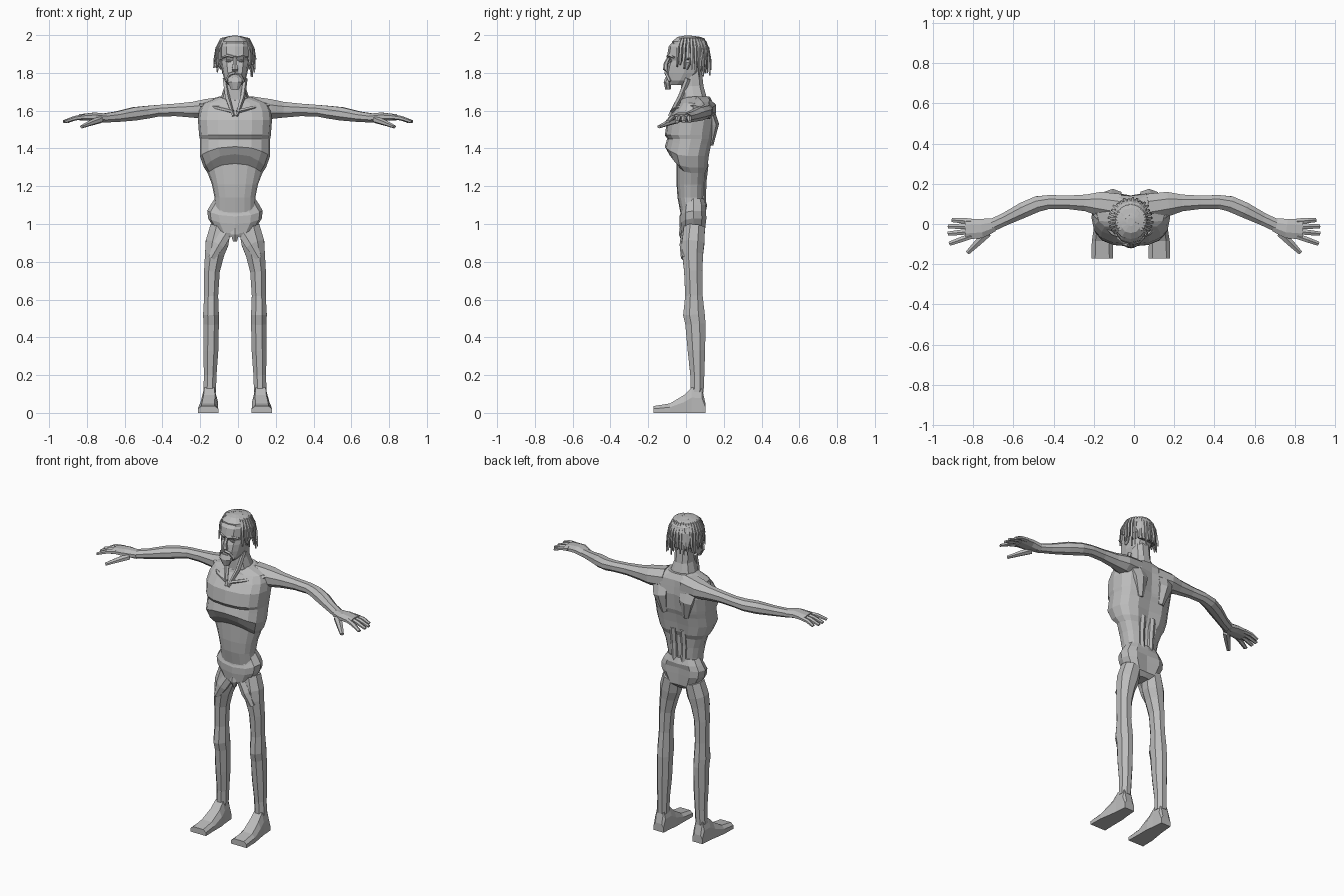
import bpy, bmesh, math, random
from mathutils import Vector as V

random.seed(4)
grey = bpy.data.materials.new("grey clay")
grey.diffuse_color = (0.5, 0.5, 0.5, 1)
CX = -0.016          # centre line of body and head


def skin(name, rings):
    """Closed flat-shaded surface through equal-sized rings."""
    bm = bmesh.new()
    rows = [[bm.verts.new(p) for p in r] for r in rings]
    n = len(rows[0])
    for a, b in zip(rows, rows[1:]):
        for i in range(n):
            j = (i + 1) % n
            bm.faces.new((a[i], a[j], b[j], b[i]))
    bm.faces.new(rows[0])
    bm.faces.new(rows[-1])
    bmesh.ops.recalc_face_normals(bm, faces=bm.faces)
    me = bpy.data.meshes.new(name)
    bm.to_mesh(me)
    bm.free()
    me.materials.append(grey)
    ob = bpy.data.objects.new(name, me)
    bpy.context.collection.objects.link(ob)
    return ob


def tube(name, pts, radii, n=8, ref=(0, 0, 1)):
    """Limb along a path; radii are (sideways, along ref)."""
    pts = [V(p) for p in pts]
    rings = []
    for i, p in enumerate(pts):
        t = (pts[min(i + 1, len(pts) - 1)] - pts[max(i - 1, 0)]).normalized()
        u = V(ref).cross(t).normalized()
        v = t.cross(u)
        a, b = radii[i]
        rings.append([p + u * a * math.cos(k * math.tau / n + math.pi / n)
                      + v * b * math.sin(k * math.tau / n + math.pi / n) for k in range(n)])
    return skin(name, rings)


def stack(name, rows, n=16, power=0.8):
    """Rows of (z, half width, front y, back y, front arch, back groove)."""
    rings = []
    for z, hw, yf, yb, arch, groove in rows:
        ring = []
        for k in range(n):
            a = k * math.tau / n
            c, s = math.cos(a), math.sin(a)
            x = hw * math.copysign(abs(c) ** power, c)
            y = (yf + yb) / 2 + (yb - yf) / 2 * math.copysign(abs(s) ** power, s)
            if s > 0.98:
                y -= groove
            ring.append((CX + x, y, z + arch * max(0, -s) ** 2))
        rings.append(ring)
    return skin(name, rings)


# torso with arched rib cage, hollow belly and spine groove
stack("torso", [
    (1.08, .11, -.03, .09, -.02, 0), (1.14, .108, -.045, .095, 0, .02),
    (1.21, .122, -.05, .10, 0, .02), (1.27, .145, -.05, .105, .05, .02),
    (1.30, .165, -.09, .12, .07, .02), (1.36, .186, -.112, .128, .05, .015),
    (1.42, .186, -.10, .14, .03, .015), (1.45, .186, -.098, .15, .0, .015),
    (1.47, .190, -.112, .155, .0, .02), (1.55, .196, -.10, .167, .0, .025),
    (1.60, .19, -.065, .16, .0, .02), (1.64, .17, -.035, .15, .0, .01),
    (1.675, .085, -.03, .125, -.02, 0)])
# pelvis with flared hip bones
stack("pelvis", [
    (.935, .05, -.025, .08, 0, 0), (.96, .10, -.03, .107, -.01, .01),
    (1.03, .142, -.035, .116, -.03, .02), (1.07, .147, -.035, .114, -.03, .015),
    (1.10, .13, -.03, .112, -.05, 0), (1.135, .107, -.02, .10, -.04, 0)], 12)
stack("neck", [(1.58, .09, -.06, .13, 0, 0), (1.66, .078, -.03, .115, 0, 0),
               (1.73, .055, -.03, .095, 0, 0), (1.82, .055, -.03, .085, 0, 0)], 10)
# throat muscles meeting at the breastbone
for s in (-1, 1):
    tube("neck_muscle", [(CX + s * .055, .01, 1.77), (CX + s * .04, -.03, 1.67), (CX + s * .008, -.085, 1.57)],
         [(.012, .015), (.014, .015), (.008, .012)], 5, (0, 1, 0))
    tube("collar_bone", [(CX + s * .01, -.075, 1.595), (CX + s * .09, -.045, 1.615), (CX + s * .18, .05, 1.63)],
         [(.012, .01), (.012, .01), (.012, .012)], 5)
    tube("shoulder_blade", [(CX + s * .10, .125, 1.60), (CX + s * .09, .145, 1.53), (CX + s * .075, .125, 1.42)],
         [(.06, .025), (.05, .03), (.02, .02)], 6, (0, 1, 0))
    tube("back_muscle", [(CX + s * .035, .10, 1.32), (CX + s * .035, .09, 1.22), (CX + s * .03, .09, 1.09)],
         [(.022, .02), (.02, .018), (.018, .015)], 6, (0, 1, 0))

# legs and feet
for s in (-1, 1):
    path = [(.075, .045, .985), (.095, .038, .90), (.108, .035, .84), (.122, .038, .75),
            (.126, .042, .62), (.127, .042, .52), (.126, .05, .47),
            (.128, .055, .33), (.131, .06, .20), (.134, .058, .11)]
    size = [(.06, .06), (.066, .064), (.055, .06), (.045, .052), (.04, .05),
            (.045, .062), (.044, .058), (.043, .05), (.036, .04), (.036, .038)]
    tube("leg", [(CX + s * x, y, z) for x, y, z in path], size, 8, (0, 1, 0))
    tube("thigh_muscle", [(CX + s * .045, -.0, .955), (CX + s * .085, -.012, .89), (CX + s * .125, -.012, .82)],
         [(.035, .025), (.035, .022), (.02, .015)], 6, (0, 1, 0))
    rings = []
    for y, w, h in [(-.172, .054, .036), (-.085, .052, .05), (-.01, .046, .095),
                    (.03, .04, .135), (.085, .036, .13), (.103, .034, .05)]:
        x = CX + s * (.142 if y < -.05 else .136)
        rings.append([(x - w, y, 0), (x + w, y, 0), (x + w, y, h * .6),
                      (x + w * .65, y, h), (x - w * .65, y, h), (x - w, y, h * .6)])
    skin("foot", rings)
tube("groin", [(CX, -.012, .985), (CX, -.02, .945), (CX, -.01, .91)],
     [(.04, .02), (.025, .018), (.012, .012)], 6, (0, 1, 0))

# arms, hands and fingers
for s in (-1, 1):
    path = [(.07, .085, 1.615), (.17, .10, 1.608), (.24, .105, 1.605), (.33, .108, 1.604),
            (.42, .11, 1.60), (.48, .10, 1.592), (.55, .07, 1.583), (.64, .025, 1.568), (.72, -.012, 1.56)]
    size = [(.07, .065), (.065, .057), (.045, .045), (.036, .036), (.037, .033),
            (.042, .036), (.042, .038), (.034, .03), (.034, .025)]
    tube("arm", [(s * x, y, z) for x, y, z in path], size, 8)
    tube("palm", [(s * .70, -.005, 1.56), (s * .76, -.022, 1.568), (s * .84, -.026, 1.565)],
         [(.036, .026), (.052, .024), (.056, .017)], 8)
    for i, (y0, y1, x1) in enumerate([(.014, .02, .905), (-.011, -.012, .925), (-.036, -.048, .925), (-.06, -.098, .918)]):
        tube("finger", [(s * .81, y0, 1.567), (s * .865, (y0 + y1) / 2, 1.56), (s * x1, y1, 1.541)],
             [(.016, .014), (.015, .012), (.012, .008)], 6)
    tube("thumb", [(s * .73, -.045, 1.553), (s * .78, -.095, 1.535), (s * .828, -.143, 1.515)],
         [(.024, .02), (.019, .015), (.012, .009)], 6)

# head
stack("head", [
    (1.735, .035, -.10, .0, 0, 0), (1.76, .055, -.104, .04, 0, 0), (1.80, .066, -.103, .08, 0, 0),
    (1.84, .073, -.096, .10, 0, 0), (1.865, .076, -.086, .105, 0, 0), (1.89, .078, -.10, .11, 0, 0),
    (1.94, .078, -.092, .11, 0, 0), (1.975, .062, -.06, .095, 0, 0), (1.992, .03, -.025, .055, 0, 0)], 12)
tube("nose", [(CX, -.088, 1.885), (CX, -.106, 1.85), (CX, -.108, 1.82), (CX, -.098, 1.808)],
     [(.01, .008), (.012, .012), (.018, .014), (.014, .006)], 6, (0, 1, 0))
# goatee and moustache
tube("beard", [(CX, -.092, 1.775), (CX, -.098, 1.75), (CX, -.094, 1.712)],
     [(.038, .018), (.042, .022), (.022, .016)], 8, (0, 1, 0))
for s in (-1, 1):
    tube("moustache", [(CX, -.106, 1.802), (CX + s * .028, -.10, 1.793), (CX + s * .046, -.085, 1.755)],
         [(.009, .009), (.011, .009), (.009, .008)], 5)
    tube("brow", [(CX + s * .008, -.097, 1.886), (CX + s * .04, -.09, 1.893), (CX + s * .066, -.066, 1.882)],
         [(.008, .007), (.008, .008), (.008, .006)], 5)
    tube("eye", [(CX + s * .02, -.084, 1.862), (CX + s * .033, -.084, 1.864), (CX + s * .048, -.077, 1.862)],
         [(.003, .003), (.007, .008), (.003, .003)], 6)
    tube("ear", [(CX + s * .078, .005, 1.88), (CX + s * .084, .01, 1.855), (CX + s * .076, .0, 1.82)],
         [(.008, .014), (.011, .018), (.005, .01)], 6, (0, 1, 0))

# hair cap and hanging locks
stack("hair_cap", [
    (1.83, .07, .01, .112, .08, 0), (1.88, .084, .0, .12, .055, 0), (1.93, .087, -.075, .12, .015, 0),
    (1.965, .078, -.075, .11, .0, 0), (1.99, .05, -.045, .08, 0, 0), (1.997, .015, -.01, .03, 0, 0)], 12)
for i in range(24):
    a = math.radians(-38 + i * 256 / 23)
    c, s = math.cos(a), math.sin(a)
    drop = 1.79 + random.uniform(-.025, .045) + (.05 if s < 0 else 0)
    out = random.uniform(.96, 1.06)
    at = lambda r, z: (CX + c * .10 * r, .018 + s * .102 * r, z)
    tube("lock", [at(.25, 1.99), at(.72, 1.978), at(.96, 1.93), at(1.03 * out, 1.87), at(1.08 * out, drop)],
         [(.008, .008), (.011, .009), (.011, .009), (.009, .008), (.004, .004)], 4, (-s, c, 0))
